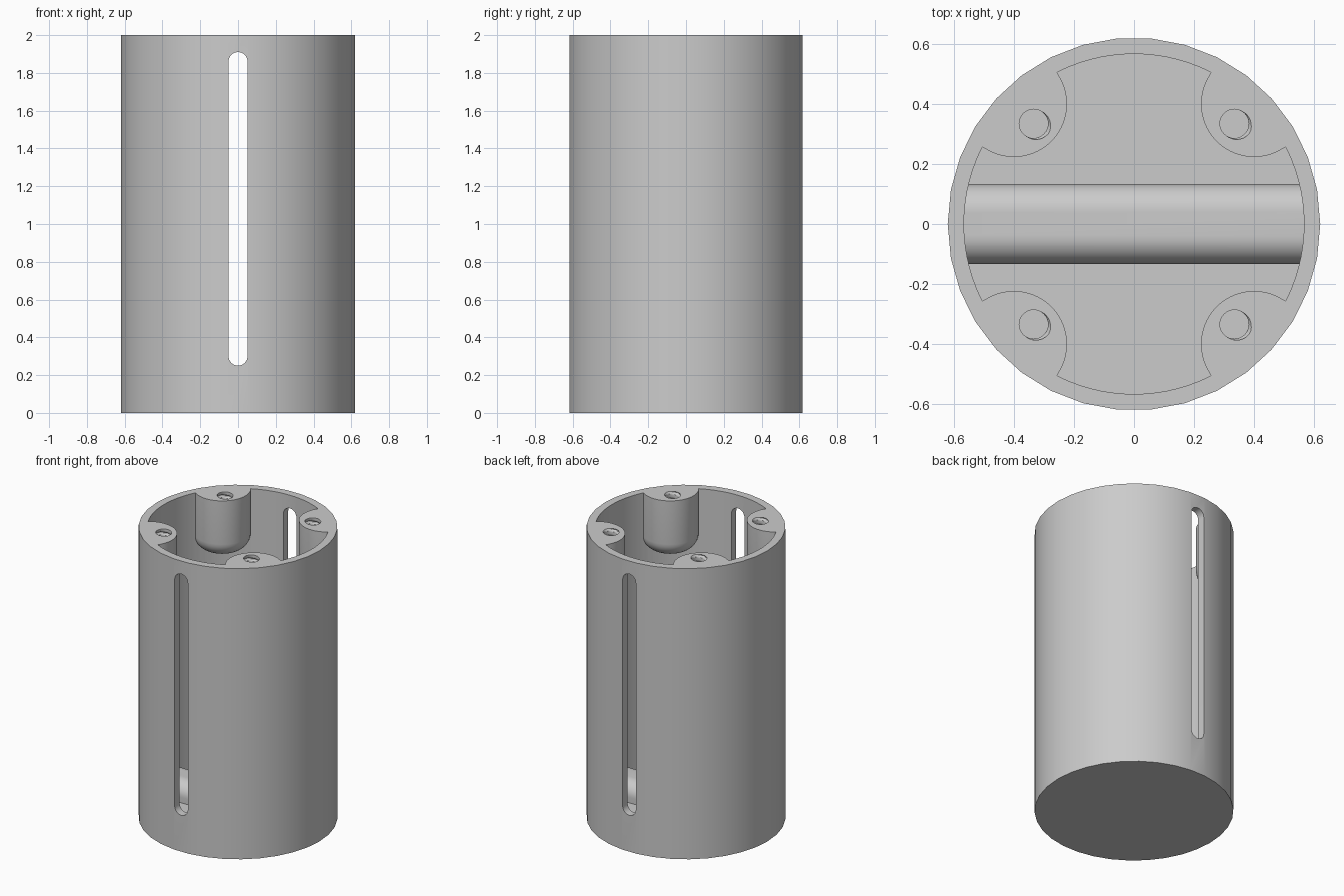
import bpy
import bmesh
from math import cos, sin, pi, tau, radians

if "Cube" in bpy.data.objects:
    bpy.data.objects.remove(bpy.data.objects["Cube"])

HEIGHT, OUTER, INNER, FLOOR = 2.0, 0.62, 0.566, 0.06

grey = bpy.data.materials.new("plain grey")
grey.use_nodes = True
grey.diffuse_color = (0.6, 0.6, 0.6, 1)
grey.node_tree.nodes["Principled BSDF"].inputs["Base Color"].default_value = (0.6, 0.6, 0.6, 1)


def loft(name, rings):
    """Closed solid through rings of points, capped at both ends."""
    bm = bmesh.new()
    loops = [[bm.verts.new(p) for p in ring] for ring in rings]
    for a, b in zip(loops, loops[1:]):
        for i in range(len(a)):
            j = (i + 1) % len(a)
            bm.faces.new((a[i], a[j], b[j], b[i]))
    bm.faces.new(loops[0])
    bm.faces.new(loops[-1])
    bmesh.ops.recalc_face_normals(bm, faces=bm.faces)
    mesh = bpy.data.meshes.new(name)
    bm.to_mesh(mesh)
    bm.free()
    mesh.materials.append(grey)
    obj = bpy.data.objects.new(name, mesh)
    bpy.context.collection.objects.link(obj)
    return obj


def lathe(name, profile, sides, cx=0, cy=0):
    return loft(name, [[(cx + r * cos(tau * i / sides), cy + r * sin(tau * i / sides), z)
                        for i in range(sides)] for r, z in profile])


def cut(target, cutter):
    """Subtract the cutter from the target and discard it."""
    mod = target.modifiers.new("cut", 'BOOLEAN')
    mod.operation, mod.solver, mod.object = 'DIFFERENCE', 'EXACT', cutter
    bpy.context.view_layer.objects.active = target
    bpy.ops.object.modifier_apply(modifier=mod.name)
    bpy.data.objects.remove(cutter)


def screw_hole(cx, cy, depth=0.3, pitch=0.05, sides=32, steps=8):
    """Threaded cutter whose groove opens at one side of the rim."""
    rings = []
    for k in range(int(depth / pitch * steps) + 5):
        z = HEIGHT - depth + k * pitch / steps
        ring = []
        for i in range(sides):
            a = tau * i / sides
            turn = ((z - HEIGHT) / pitch - (a + radians(30)) / tau) % 1
            r = 0.048 + 0.012 * max(0, abs(2 * turn - 1) * 2 - 1)
            ring.append((cx + r * cos(a), cy + r * sin(a), z))
        rings.append(ring)
    return loft("screw_hole", rings)


corners = [(sx, sy) for sx in (-1, 1) for sy in (-1, 1)]
body = lathe("canister_body", [(OUTER, 0), (OUTER, HEIGHT)], 34)

# Hollow interior, with screw bosses and floor ridge left standing
cavity = lathe("cavity", [(INNER, FLOOR), (INNER, HEIGHT + 0.1)], 96)
BOSS, FILLET, BOSS_Z = 0.177, 0.1, 1.6
boss_profile = [(BOSS - FILLET + FILLET * sin(t * pi / 16),
                 BOSS_Z + FILLET - FILLET * cos(t * pi / 16)) for t in range(9)]
boss_profile.append((BOSS, HEIGHT + 0.2))
for sx, sy in corners:
    cut(cavity, lathe("boss", boss_profile, 64, sx * 0.4, sy * 0.4))

# Rounded ridge across the floor
ROUND, FLAT, RIDGE_TOP = 0.093, 0.04, 0.19
half = [(FLAT + ROUND * cos(t * pi / 20), RIDGE_TOP - ROUND + ROUND * sin(t * pi / 20))
        for t in range(11)]
half.insert(0, (FLAT + ROUND, FLOOR - 0.04))
outline = half + [(-y, z) for y, z in reversed(half)]
cut(cavity, loft("floor_ridge", [[(x, y, z) for y, z in outline] for x in (-0.7, 0.7)]))
cut(body, cavity)

# Tall round-ended slot through front and back walls
SLOT_R, LOW, HIGH = 0.05, 0.3, 1.86
slot = [(SLOT_R * cos(t * pi / 16), HIGH + SLOT_R * sin(t * pi / 16)) for t in range(17)]
slot += [(-x, LOW + HIGH - z) for x, z in slot]
cut(body, loft("slot", [[(x, y, z) for x, z in slot] for y in (-0.8, 0.8)]))

# Threaded holes in the bosses
for sx, sy in corners:
    cut(body, screw_hole(sx * 0.334, sy * 0.334))

bpy.ops.object.select_all(action='DESELECT')
body.select_set(True)
bpy.context.view_layer.objects.active = body
bpy.ops.object.shade_smooth_by_angle(angle=radians(30))
